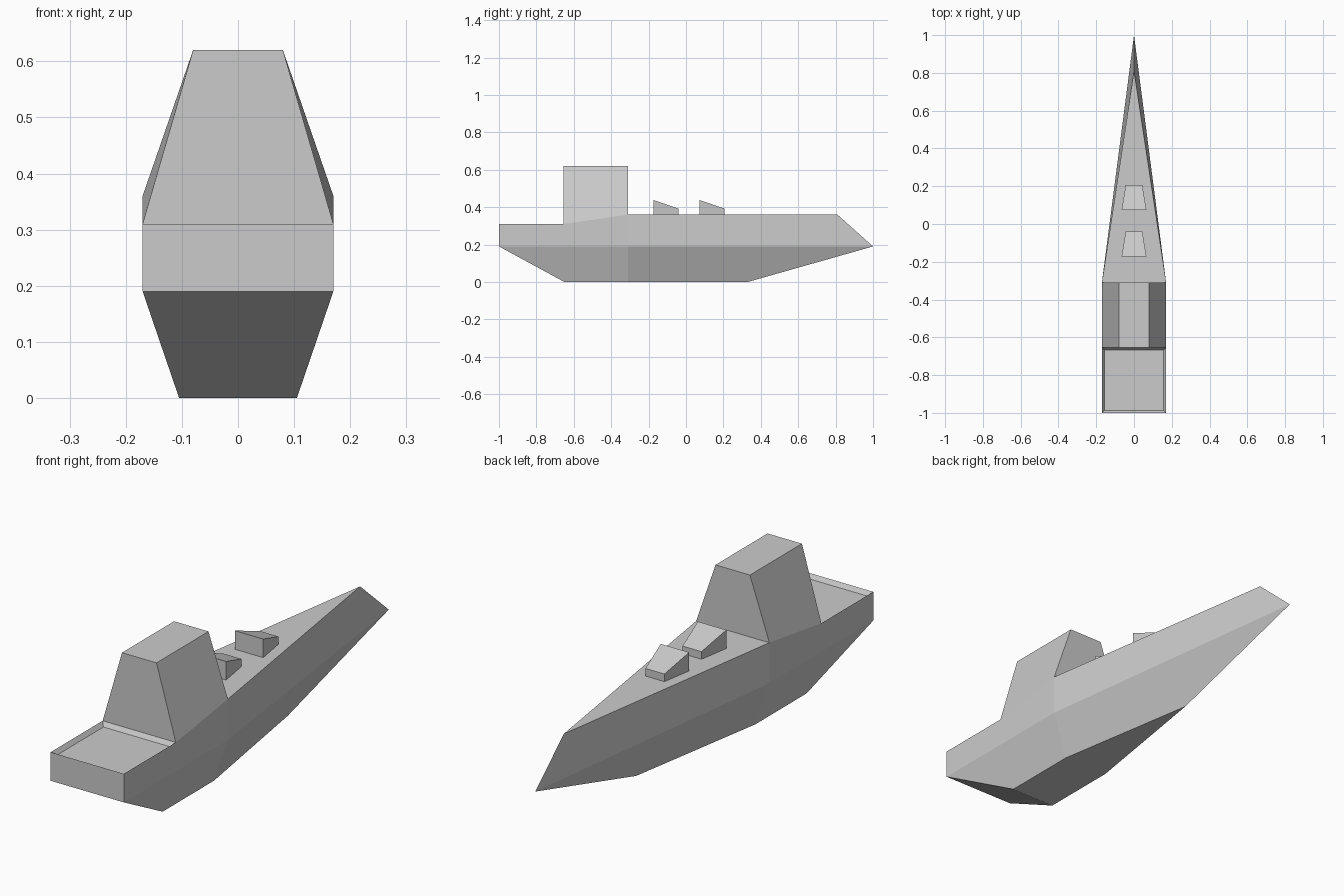
import bpy, bmesh

if "Cube" in bpy.data.objects:
    bpy.data.objects.remove(bpy.data.objects["Cube"])


def finish(name, bm):
    mesh = bpy.data.meshes.new(name)
    bm.to_mesh(mesh)
    bm.free()
    obj = bpy.data.objects.new(name, mesh)
    bpy.context.collection.objects.link(obj)
    return obj


def prism(name, bottom, top):
    """Walls and roof between two matching counter-clockwise outlines."""
    bm = bmesh.new()
    lo = [bm.verts.new(p) for p in bottom]
    hi = [bm.verts.new(p) for p in top]
    n = len(lo)
    for i in range(n):
        j = (i + 1) % n
        bm.faces.new((lo[i], lo[j], hi[j], hi[i]))
    bm.faces.new(hi)
    return finish(name, bm)


STERN, HOUSE_FRONT, HOUSE_BACK = -1.0, -0.655, -0.31
BEAM, KEEL = 0.17, 0.105

# Hull stations, each (half width, y, z) for sheer line, waterline and keel
stations = [
    ((BEAM, STERN, 0.31), (BEAM, STERN, 0.19), (KEEL, -0.65, 0)),
    ((BEAM, HOUSE_FRONT, 0.31), (BEAM, HOUSE_FRONT, 0.19), (KEEL, -0.65, 0)),
    ((BEAM, HOUSE_BACK, 0.36), (BEAM, HOUSE_BACK, 0.19), (KEEL, HOUSE_BACK, 0)),
    ((0, 0.81, 0.36), (0, 1.0, 0.19), (0, 0.33, 0)),
]

# Hull: loft the mirrored stations, leaving the deck open under the house
bm = bmesh.new()
rings = []
for st in stations:
    ring = list(st) + [(-x, y, z) for x, y, z in reversed(st)]
    rings.append([bm.verts.new(p) for p in ring])
for k, (a, b) in enumerate(zip(rings, rings[1:])):
    for i in range(6):
        if i == 5 and k == 1:
            continue
        j = (i + 1) % 6
        bm.faces.new((a[i], a[j], b[j], b[i]))
# Stern plate and sloping counter
s = rings[0]
bm.faces.new((s[0], s[5], s[4], s[1]))
bm.faces.new((s[1], s[4], s[3], s[2]))
bmesh.ops.remove_doubles(bm, verts=bm.verts, dist=1e-4)
bmesh.ops.dissolve_degenerate(bm, edges=bm.edges, dist=1e-5)
bmesh.ops.recalc_face_normals(bm, faces=bm.faces)
# Shallow sunken aft deck with sloped rim
bm.normal_update()
aft = [f for f in bm.faces if all(abs(v.co.z - 0.31) < 1e-4 for v in f.verts)]
bmesh.ops.inset_individual(bm, faces=aft, thickness=0.018, depth=-0.018)
finish("hull", bm)

# Superstructure: sides lean in, front and back stay vertical
prism("superstructure",
      [(-BEAM, HOUSE_FRONT, 0.31), (BEAM, HOUSE_FRONT, 0.31),
       (BEAM, HOUSE_BACK, 0.36), (-BEAM, HOUSE_BACK, 0.36)],
      [(-0.08, HOUSE_FRONT, 0.62), (0.08, HOUSE_FRONT, 0.62),
       (0.08, HOUSE_BACK, 0.62), (-0.08, HOUSE_BACK, 0.62)])

# Two wedge-shaped deck housings
for name, y in (("aft_deck_housing", -0.173), ("bow_deck_housing", 0.073)):
    plan = [(-0.066, y), (0.066, y), (0.044, y + 0.133), (-0.044, y + 0.133)]
    heights = (0.438, 0.438, 0.392, 0.392)
    prism(name, [(px, py, 0.36) for px, py in plan],
          [(px, py, h) for (px, py), h in zip(plan, heights)])
